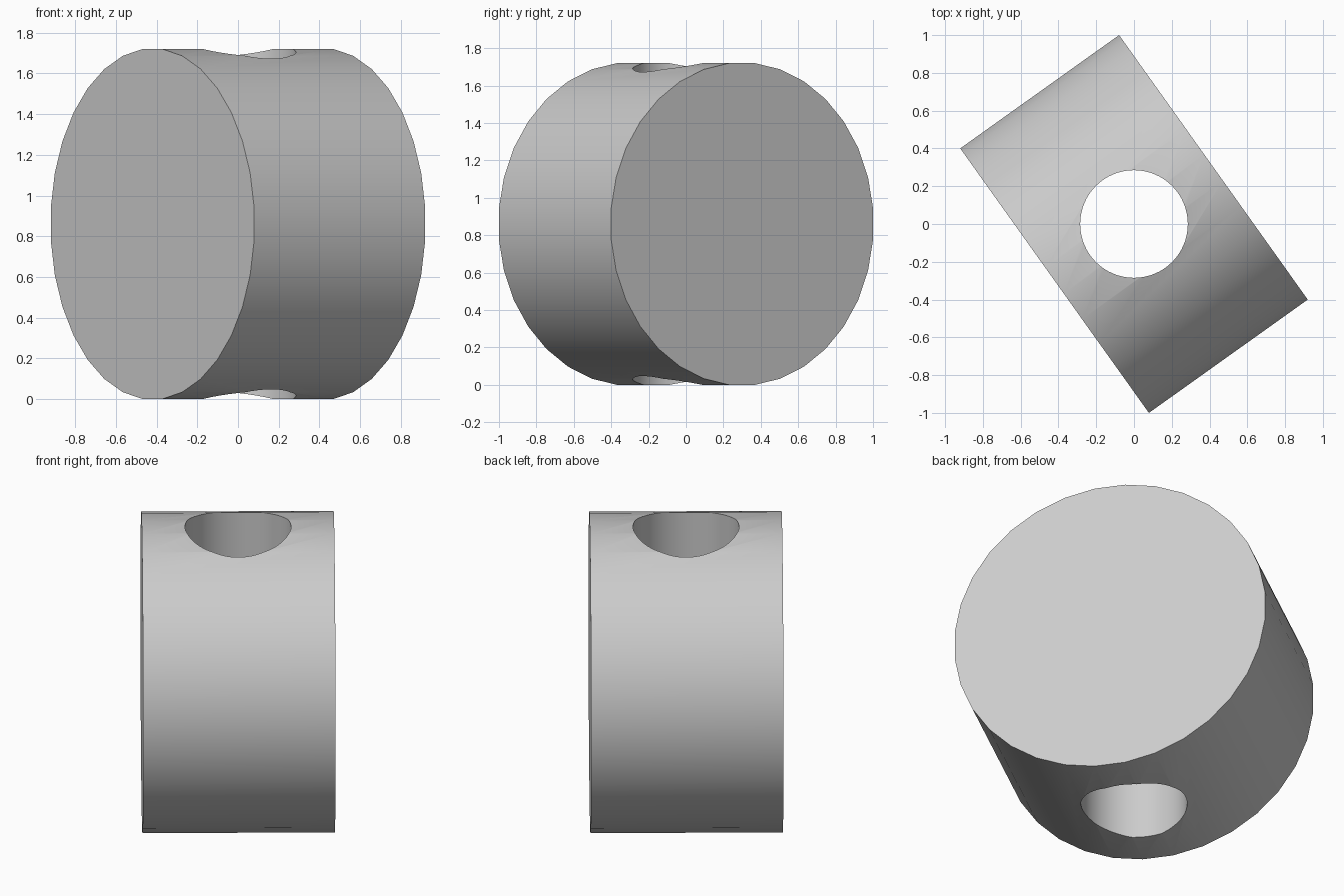
import bpy
import math

cube = bpy.data.objects.get("Cube")
if cube:
    bpy.data.objects.remove(cube, do_unlink=True)

SIDES = 32
HALF_HEIGHT = 0.86      # centre to the flat facet the drum rests on
LENGTH = 1.033
YAW = math.radians(35.5)
HOLE_RADIUS = 0.285

# Single plain grey
grey = bpy.data.materials.new("light grey")
grey.use_nodes = True
colour = (0.6, 0.6, 0.6, 1)
grey.diffuse_color = colour
grey.node_tree.nodes["Principled BSDF"].inputs["Base Color"].default_value = colour


def cylinder(name, sides, radius, depth, rotation):
    bpy.ops.mesh.primitive_cylinder_add(
        vertices=sides, radius=radius, depth=depth,
        location=(0, 0, HALF_HEIGHT), rotation=rotation)
    obj = bpy.context.object
    obj.name = name
    obj.data.materials.append(grey)
    return obj


# Drum lying on one facet, turned about the vertical
half_step = math.pi / SIDES
drum = cylinder("drum", SIDES, HALF_HEIGHT / math.cos(half_step), LENGTH,
                (math.pi / 2, 0, YAW + math.pi / 2))
for v in drum.data.vertices:
    x, y = v.co.x, v.co.y
    v.co.x = x * math.cos(half_step) - y * math.sin(half_step)
    v.co.y = x * math.sin(half_step) + y * math.cos(half_step)

# Vertical through hole
cutter = cylinder("hole_cutter", 64, HOLE_RADIUS, 3, (0, 0, 0))
cut = drum.modifiers.new("hole", "BOOLEAN")
cut.operation = "DIFFERENCE"
cut.solver = "EXACT"
cut.object = cutter
bpy.ops.object.select_all(action="DESELECT")
drum.select_set(True)
bpy.context.view_layer.objects.active = drum
bpy.ops.object.modifier_apply(modifier=cut.name)
bpy.data.objects.remove(cutter, do_unlink=True)

bpy.ops.object.shade_smooth_by_angle(angle=math.radians(30))
